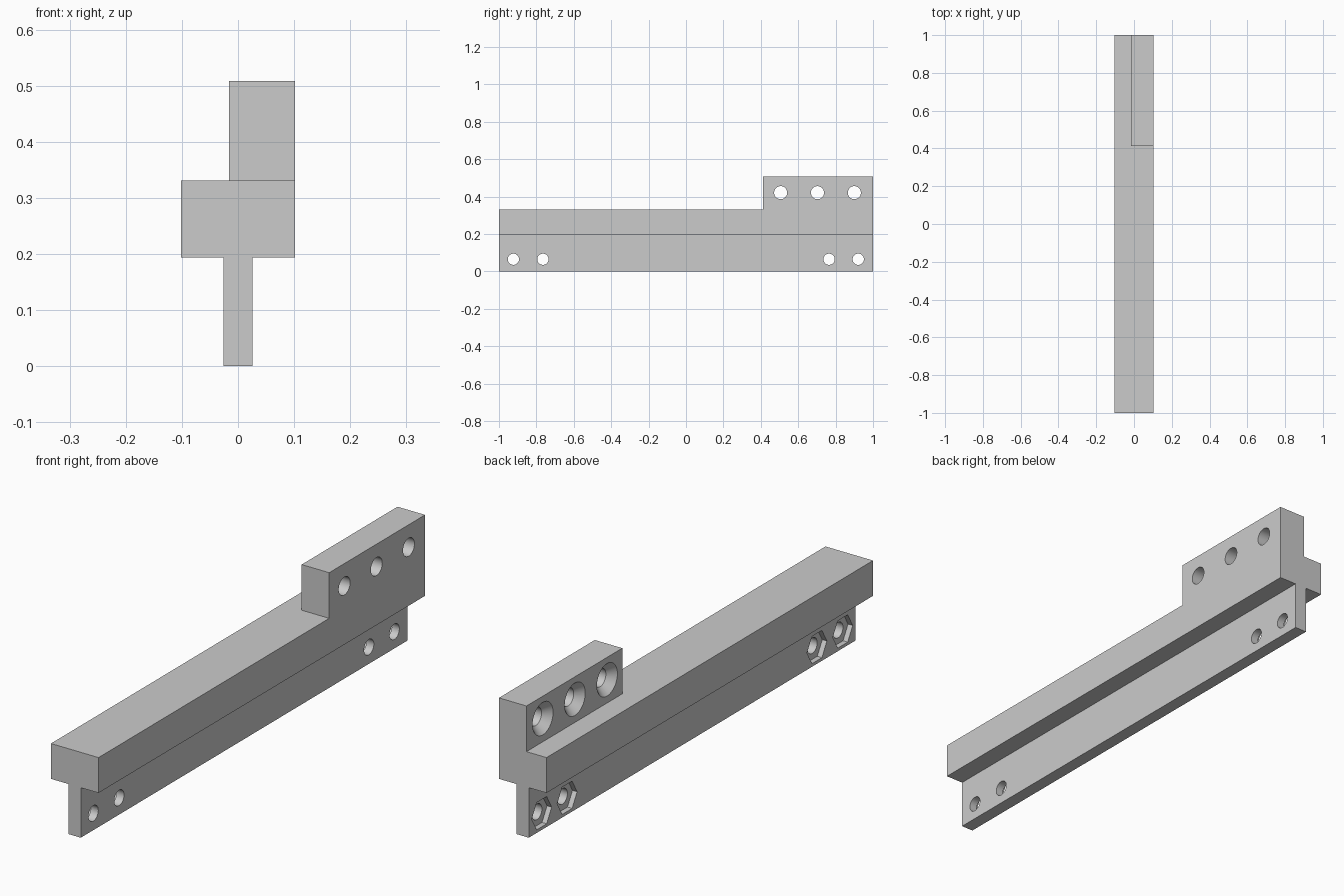
import bpy, bmesh
from math import cos, sin, tau

if "Cube" in bpy.data.objects:
    bpy.data.objects.remove(bpy.data.objects["Cube"])


def make_object(name, bm):
    bmesh.ops.recalc_face_normals(bm, faces=bm.faces)
    mesh = bpy.data.meshes.new(name)
    bm.to_mesh(mesh)
    bm.free()
    obj = bpy.data.objects.new(name, mesh)
    bpy.context.collection.objects.link(obj)
    return obj


def extrude_profile(name, points, y0, y1):
    """Extrude an XZ outline along y."""
    bm = bmesh.new()
    face = bm.faces.new([bm.verts.new((x, y0, z)) for x, z in points])
    geom = bmesh.ops.extrude_face_region(bm, geom=[face])["geom"]
    verts = [v for v in geom if isinstance(v, bmesh.types.BMVert)]
    bmesh.ops.translate(bm, verts=verts, vec=(0, y1 - y0, 0))
    return make_object(name, bm)


def turned_cutter(name, y, z, stations, sides):
    """Closed solid along x through (x, radius) stations."""
    bm = bmesh.new()
    rings = [[bm.verts.new((x, y + r * cos(tau * i / sides), z + r * sin(tau * i / sides)))
              for i in range(sides)] for x, r in stations]
    for a, b in zip(rings, rings[1:]):
        for i in range(sides):
            j = (i + 1) % sides
            bm.faces.new((a[i], a[j], b[j], b[i]))
    bm.faces.new(rings[0])
    bm.faces.new(rings[-1])
    return make_object(name, bm)


def apply_boolean(target, tool, operation):
    mod = target.modifiers.new(operation, 'BOOLEAN')
    mod.operation, mod.solver, mod.object = operation, 'EXACT', tool
    bpy.context.view_layer.objects.active = target
    bpy.ops.object.modifier_apply(modifier=mod.name)
    bpy.data.objects.remove(tool)


# T-shaped rail: wide bar on a thin web
W, WEB, BAR_Z, BAR_TOP = 0.102, 0.026, 0.194, 0.331
rail = extrude_profile("mounting_rail", [
    (-WEB, 0), (WEB, 0), (WEB, BAR_Z), (W, BAR_Z),
    (W, BAR_TOP), (-W, BAR_TOP), (-W, BAR_Z), (-WEB, BAR_Z)], -1, 1)

# Raised tab at the back end, flush with the right side
TAB_X = -0.016
tab = extrude_profile("raised_tab", [
    (TAB_X, 0.26), (W, 0.26), (W, 0.508), (TAB_X, 0.508)], 0.413, 1)
apply_boolean(rail, tab, 'UNION')

# Countersunk screw holes through the tab
for y in (0.506, 0.703, 0.9):
    hole = turned_cutter("screw_hole", y, 0.421, [
        (TAB_X - 0.01, 0.063), (TAB_X, 0.063), (TAB_X + 0.03, 0.035), (W + 0.05, 0.035)], 40)
    apply_boolean(rail, hole, 'DIFFERENCE')

# Bolt holes through the web with hexagonal nut pockets on the left side
for y in (-0.923, -0.765, 0.765, 0.921):
    hole = turned_cutter("bolt_hole", y, 0.065, [(-0.08, 0.03), (0.08, 0.03)], 40)
    apply_boolean(rail, hole, 'DIFFERENCE')
    pocket = turned_cutter("nut_pocket", y, 0.065, [(-0.08, 0.061), (-WEB + 0.02, 0.061)], 6)
    apply_boolean(rail, pocket, 'DIFFERENCE')

# Smooth hole walls, crisp edges elsewhere
rail.select_set(True)
bpy.context.view_layer.objects.active = rail
bpy.ops.object.shade_smooth_by_angle()
